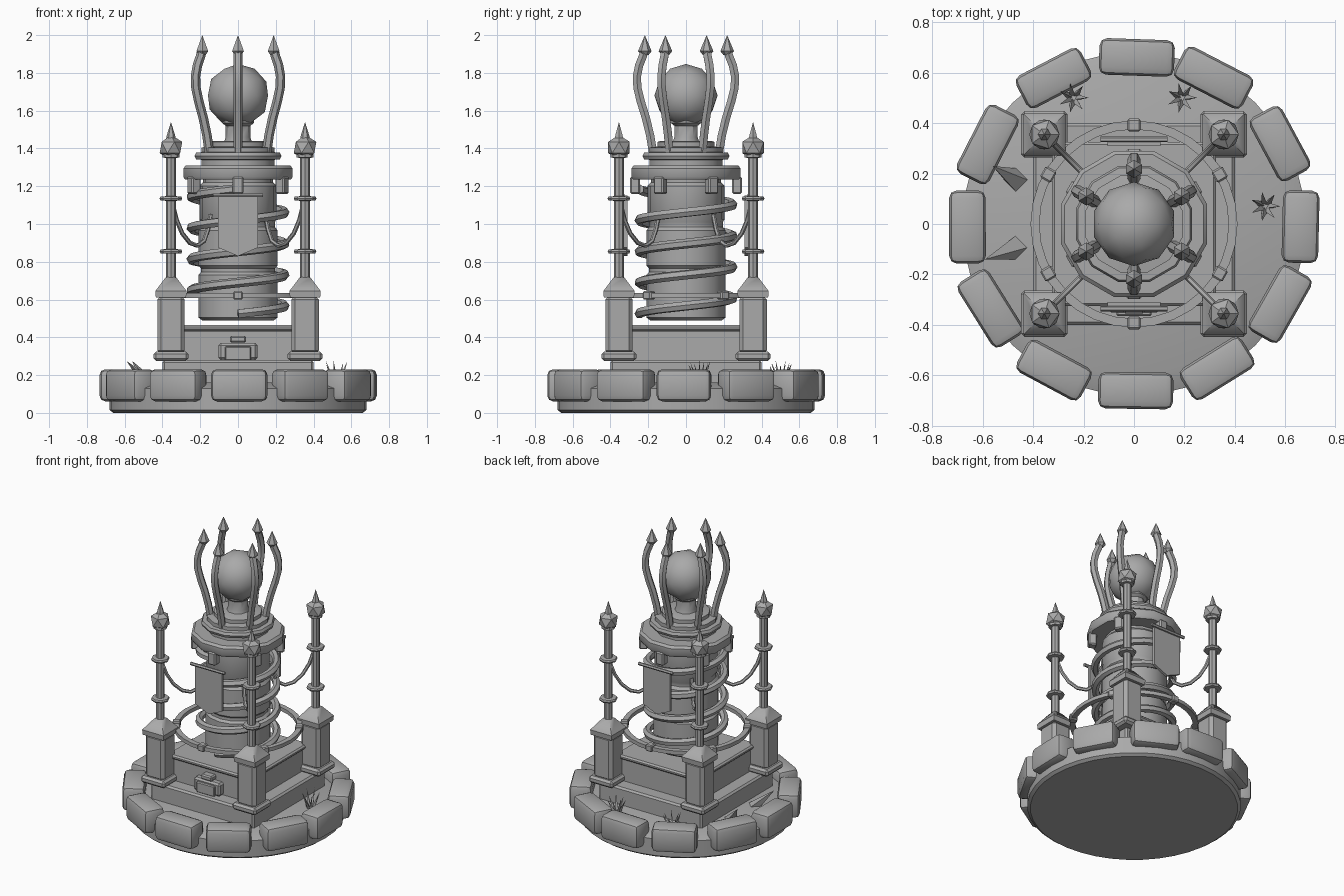
import bpy, bmesh, math, random
from math import sin, cos, pi, radians
from mathutils import Matrix, Vector

if "Cube" in bpy.data.objects:
    bpy.data.objects.remove(bpy.data.objects["Cube"])
random.seed(4)

stone = bpy.data.materials.new("mid grey stone")
stone.diffuse_color = (0.4, 0.4, 0.4, 1)
stone.use_nodes = True
stone.node_tree.nodes["Principled BSDF"].inputs["Base Color"].default_value = stone.diffuse_color
HEX = [radians(30 + 60 * k) for k in range(6)]
CORNERS = [(sx, sy) for sx in (-1, 1) for sy in (-1, 1)]


def finish(obj, smooth=35):
    if not obj.data.materials:
        obj.data.materials.append(stone)
    bpy.ops.object.select_all(action='DESELECT')
    obj.select_set(True)
    bpy.context.view_layer.objects.active = obj
    if obj.type == 'CURVE':
        bpy.ops.object.convert(target='MESH')
        obj = bpy.context.view_layer.objects.active
    if smooth:
        bpy.ops.object.shade_smooth_by_angle(angle=radians(smooth))
    return obj


def from_bm(name, bm, smooth=35):
    bmesh.ops.recalc_face_normals(bm, faces=bm.faces)
    me = bpy.data.meshes.new(name)
    bm.to_mesh(me)
    bm.free()
    obj = bpy.data.objects.new(name, me)
    bpy.context.collection.objects.link(obj)
    return finish(obj, smooth)


def box(name, size, loc, rot=0.0, bevel=0.0, segs=1, smooth=35):
    bm = bmesh.new()
    bmesh.ops.create_cube(bm, size=1, matrix=Matrix.Diagonal((*size, 1)))
    if bevel:
        bmesh.ops.bevel(bm, geom=bm.edges[:], offset=bevel, segments=segs, profile=0.5, affect='EDGES')
    bm.transform(Matrix.Translation(loc) @ Matrix.Rotation(rot, 4, 'Z'))
    return from_bm(name, bm, smooth)


def lathe(name, profile, sides, loc=(0, 0, 0), turn=0.0, smooth=35, closed=False):
    """Spin (radius, z) points around z; closed joins the profile into a ring."""
    bm = bmesh.new()
    rings = [[bm.verts.new((r * cos(turn + 2 * pi * i / sides), r * sin(turn + 2 * pi * i / sides), z))
              for i in range(sides)] for r, z in profile]
    pairs = list(zip(rings, rings[1:])) + ([(rings[-1], rings[0])] if closed else [])
    for a, b in pairs:
        for i in range(sides):
            j = (i + 1) % sides
            bm.faces.new((a[i], a[j], b[j], b[i]))
    if not closed:
        bm.faces.new(rings[0])
        bm.faces.new(rings[-1])
        bmesh.ops.remove_doubles(bm, verts=bm.verts[:], dist=1e-5)
    bm.transform(Matrix.Translation(loc))
    return from_bm(name, bm, smooth)


def tube(name, pts, radius, res=1):
    cu = bpy.data.curves.new(name, 'CURVE')
    cu.dimensions = '3D'
    cu.bevel_depth, cu.bevel_resolution, cu.use_fill_caps = radius, res, True
    sp = cu.splines.new('POLY')
    sp.points.add(len(pts) - 1)
    for p, co in zip(sp.points, pts):
        p.co = (*co, 1)
    obj = bpy.data.objects.new(name, cu)
    bpy.context.collection.objects.link(obj)
    return finish(obj)


# round base and ring of boulders
lathe("base_disc", [(0.66, 0), (0.68, 0.015), (0.68, 0.13), (0.60, 0.16)], 40)
for k in range(12):
    a = k * pi / 6 + random.uniform(-0.03, 0.03)
    box("rim_stone", (0.145, random.uniform(0.285, 0.31), 0.17),
        (0.66 * cos(a), 0.66 * sin(a), 0.146), a + random.uniform(-0.04, 0.04), 0.03, 2)

# square plinth
box("plinth_step", (0.80, 0.80, 0.15), (0, 0, 0.205), bevel=0.012)
box("plinth_block", (0.61, 0.61, 0.17), (0, 0, 0.355), bevel=0.01)
box("plinth_cap", (0.65, 0.65, 0.03), (0, 0, 0.45), bevel=0.01)

# small doorway plaque at the front
box("plaque_frame", (0.205, 0.06, 0.09), (0, -0.32, 0.325), bevel=0.012)
box("plaque_panel", (0.14, 0.03, 0.075), (0, -0.35, 0.315), bevel=0.006)
box("plaque_crest", (0.085, 0.06, 0.035), (0, -0.325, 0.39), bevel=0.008)

# corner pillars, poles and finials, with hanging cables to the column
for sx, sy in CORNERS:
    x, y = 0.355 * sx, 0.355 * sy
    box("pillar_foot", (0.185, 0.185, 0.05), (x, y, 0.30), bevel=0.014)
    box("pillar_shaft", (0.145, 0.145, 0.31), (x, y, 0.465), bevel=0.02)
    q = 2 ** 0.5
    lathe("pillar_cap", [(0.08 * q, 0.61), (0.083 * q, 0.645), (0.03 * q, 0.715), (0.025, 0.72)], 4, (x, y, 0), pi / 4)
    lathe("pole", [(0.027, 0.66), (0.027, 1.35), (0.045, 1.352), (0.045, 1.37)], 8, (x, y, 0))
    for z in (0.855, 1.135):
        lathe("pole_ring", [(0.03, z - 0.012), (0.055, z - 0.01), (0.06, z), (0.055, z + 0.01), (0.03, z + 0.012)], 8, (x, y, 0))
    bm = bmesh.new()
    bmesh.ops.create_icosphere(bm, subdivisions=1, radius=0.067, matrix=Matrix.Translation((x, y, 1.405)))
    from_bm("finial_ball", bm, 0)
    lathe("finial_spike", [(0.028, 1.44), (0.022, 1.47), (0, 1.54)], 6, (x, y, 0), smooth=0)
    sag = [(0.345, 1.10), (0.325, 1.02), (0.295, 0.95), (0.255, 0.90), (0.215, 0.885),
           (0.18, 0.91), (0.16, 0.97), (0.145, 1.05)]
    tube("hanging_cable", [(d * sx, d * sy, z) for d, z in sag], 0.012)

# flat hoop with studs above the plinth
lathe("hoop", [(0.375, 0.608), (0.41, 0.608), (0.41, 0.634), (0.375, 0.634)], 32, closed=True)
for a in HEX:
    box("hoop_stud", (0.05, 0.05, 0.045), (0.392 * cos(a), 0.392 * sin(a), 0.622), a, 0.006)

# floating column with grooves
lathe("column", [(0.19, 0.49), (0.21, 0.505), (0.21, 0.73), (0.195, 0.745), (0.195, 0.765), (0.21, 0.78),
                 (0.21, 0.965), (0.195, 0.985), (0.195, 1.01), (0.205, 1.025), (0.205, 1.20), (0.185, 1.22),
                 (0.185, 1.26)], 16)
# spiral coil
coil = []
for i in range(113):
    a = -pi / 2 + i * 2 * pi / 28
    coil.append((0.247 * cos(a), 0.247 * sin(a), 0.525 + 0.165 * i / 28))
tube("spiral_coil", coil, 0.026)

# crown collar stack
lathe("crown_collar", [(0.19, 1.235), (0.29, 1.235), (0.30, 1.25), (0.30, 1.295), (0.285, 1.31), (0.20, 1.31),
                       (0.20, 1.34), (0.23, 1.342), (0.238, 1.36), (0.23, 1.378), (0.20, 1.38), (0.20, 1.405),
                       (0.155, 1.41), (0.155, 1.435), (0.14, 1.44)], 12, turn=pi / 12)
for a in HEX:
    box("collar_bracket", (0.055, 0.06, 0.09), (0.27 * cos(a), 0.27 * sin(a), 1.205), a, 0.008)

# orb on its stem
lathe("orb_stem", [(0.075, 1.43), (0.065, 1.46), (0.065, 1.52), (0.085, 1.535), (0.085, 1.56)], 10)
bm = bmesh.new()
bmesh.ops.create_icosphere(bm, subdivisions=2, radius=0.167, matrix=Matrix.Translation((0, 0, 1.68)))
from_bm("orb", bm, 40)

# six curved prongs with spear tips
bend = [(0.175, 1.38), (0.19, 1.47), (0.212, 1.56), (0.24, 1.65), (0.257, 1.72), (0.26, 1.78),
        (0.248, 1.84), (0.228, 1.89), (0.218, 1.93)]
for a in HEX:
    tube("prong", [(r * cos(a), r * sin(a), z) for r, z in bend], 0.025)
    lathe("prong_tip", [(0.02, 1.895), (0.036, 1.915), (0, 2.0)], 6, (0.218 * cos(a), 0.218 * sin(a), 0), a, smooth=0)

# pennant banners, front and back
for s in (-1, 1):
    bm = bmesh.new()
    outline = [(-0.105, 1.15), (0.105, 1.15), (0.105, 0.875), (0, 0.83), (-0.105, 0.875)]
    f = bm.faces.new([bm.verts.new((x, s * 0.31, z)) for x, z in outline])
    ext = bmesh.ops.extrude_face_region(bm, geom=[f])
    bmesh.ops.translate(bm, vec=(0, s * 0.018, 0), verts=[v for v in ext['geom'] if isinstance(v, bmesh.types.BMVert)])
    if f.is_valid and len(f.link_faces if hasattr(f, 'link_faces') else []) == 0 and len(bm.faces) < 7:
        bm.faces.new([v for v in bm.verts if abs(v.co.y - s * 0.31) < 1e-4])
    from_bm("banner_cloth", bm, 0)
    tube("banner_rod", [(-0.133, s * 0.335, 1.153), (0.133, s * 0.335, 1.153)], 0.011)


def blade(name, base, lean, width, height, sides):
    """Leaning spike from a base point."""
    bm = bmesh.new()
    bmesh.ops.create_cone(bm, cap_ends=True, segments=sides, radius1=width, radius2=0, depth=height,
                          matrix=Matrix.Translation((0, 0, height / 2)))
    for v in bm.verts:
        v.co += Vector((*lean, 0)) * v.co.z / height
    bm.transform(Matrix.Translation(base))
    from_bm(name, bm, 0)


# grass tufts
for gx, gy in [(0.52, 0.07), (0.19, 0.50), (-0.24, 0.50)]:
    for k in range(7):
        a = k * 2 * pi / 7
        blade("grass_blade", (gx + 0.015 * cos(a), gy + 0.015 * sin(a), 0.155),
              (0.045 * cos(a), 0.045 * sin(a)), 0.014, random.uniform(0.09, 0.125), 3)

# leaning shards on the left
for base, lean in [((-0.46, 0.17, 0.15), (-0.1, 0.06)), ((-0.46, -0.09, 0.15), (-0.13, -0.05))]:
    blade("ground_shard", base, lean, 0.05, 0.125, 4)
